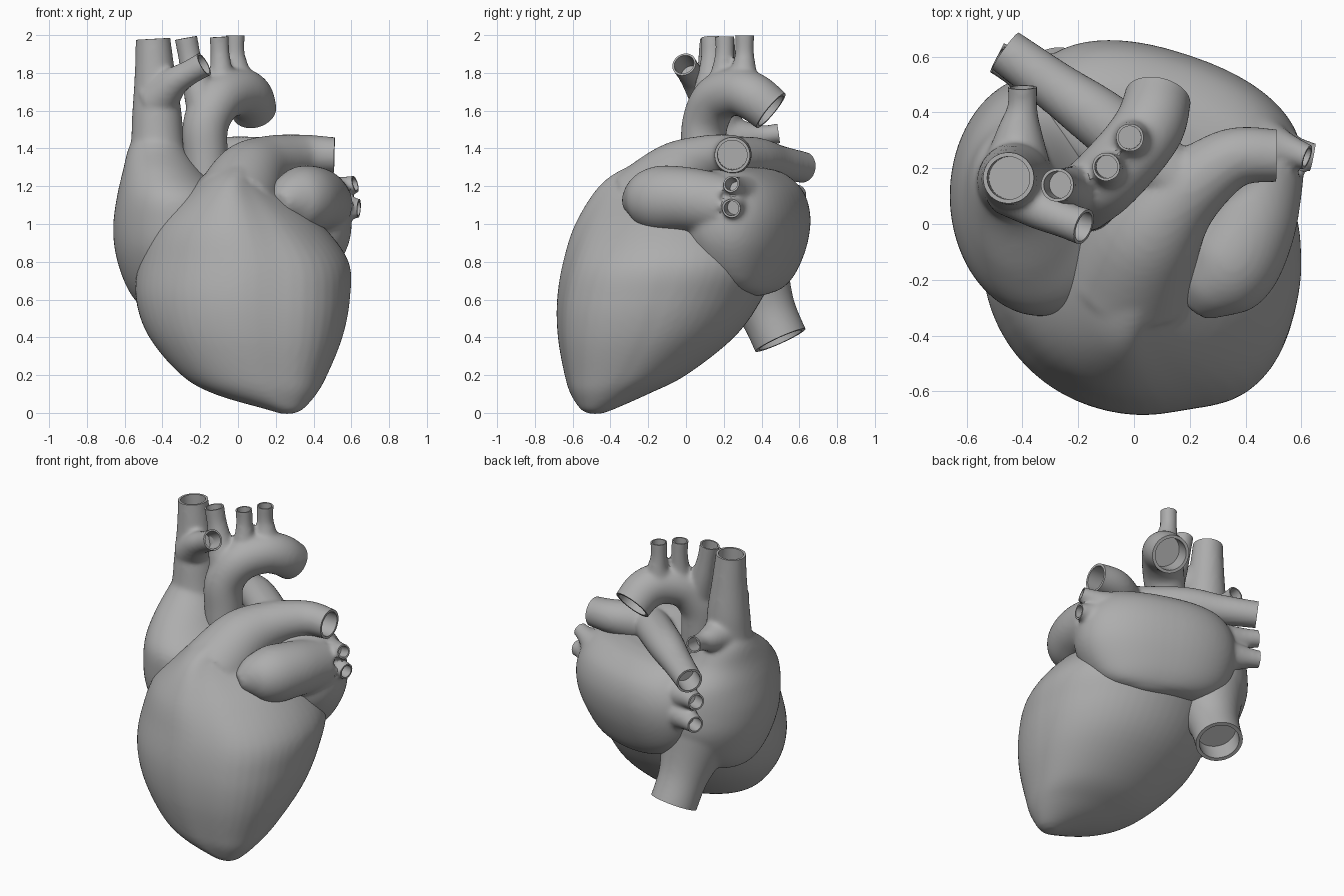
import bpy, bmesh, math
from mathutils import Vector

cube = bpy.data.objects.get("Cube")
if cube:
    bpy.data.objects.remove(cube, do_unlink=True)

# One flat colour for the whole model
grey = bpy.data.materials.new("plain_grey")
grey.use_nodes = True
colour = (0.42, 0.42, 0.42, 1)
grey.diffuse_color = colour
for node in grey.node_tree.nodes:
    if node.type == 'BSDF_PRINCIPLED':
        node.inputs["Base Color"].default_value = colour

SIDES = 56


def spline(points, steps=6):
    """Smooth curve through tuples of any length."""
    pts = [points[0]] + list(points) + [points[-1]]
    out = []
    for i in range(1, len(pts) - 2):
        p, q, r, s = pts[i - 1:i + 3]
        for k in range(steps):
            t = k / steps
            out.append([b + (c - a) * t / 2 + (2 * a - 5 * b + 4 * c - d) * t * t / 2
                        + (3 * b - a - 3 * c + d) * t ** 3 / 2
                        for a, b, c, d in zip(p, q, r, s)])
    out.append(list(points[-1]))
    return out


def skin(bm, rings):
    """Closed surface through a row of rings."""
    rows = [[bm.verts.new(co) for co in ring] for ring in rings]
    n = len(rows[0])
    faces = [bm.faces.new(rows[0]), bm.faces.new(rows[-1])]
    for a, b in zip(rows, rows[1:]):
        for k in range(n):
            j = (k + 1) % n
            faces.append(bm.faces.new((a[k], a[j], b[j], b[k])))
    bmesh.ops.recalc_face_normals(bm, faces=faces)


def disc(centre, axis, radius, side):
    other = axis.cross(side)
    turns = [math.tau * k / SIDES for k in range(SIDES)]
    return [centre + (side * math.cos(a) + other * math.sin(a)) * radius for a in turns]


def blob(bm, levels, turn=0.0, power=1.0, groove=0.0):
    """Body from level sections: height, centre x, y, radius x, y and front left swelling."""
    rings = []
    for z, cx, cy, rx, ry, swell in spline(levels):
        ring = []
        for k in range(SIDES):
            a = math.tau * k / SIDES
            c, s = math.cos(a), math.sin(a)
            f = 1 + swell * math.exp(-((a - 5.45) / 0.5) ** 2)
            f -= groove * math.exp(-((a - 5.03) / 0.22) ** 2)
            x = math.copysign(abs(c) ** power, c) * max(rx, 0.005) * f
            y = math.copysign(abs(s) ** power, s) * max(ry, 0.005) * f
            ring.append(Vector((cx + x * math.cos(turn) - y * math.sin(turn),
                                cy + x * math.sin(turn) + y * math.cos(turn), z)))
        rings.append(ring)
    skin(bm, rings)


def tube(bm, path, extend=0.0):
    """Solid tube along x, y, z, radius; returns its end point and direction."""
    pts = spline(path)
    centres = [Vector(p[:3]) for p in pts]
    # Slightly oversize, as the later smoothing shrinks thin tubes
    radii = [max(p[3], 0.01) + 0.0002 / max(p[3], 0.03) for p in pts]
    end, axis = centres[-1], (centres[-1] - centres[-2]).normalized()
    if extend:
        centres.append(end + axis * extend)
        radii.append(radii[-1])
    side = (centres[1] - centres[0]).orthogonal().normalized()
    rings = []
    for i, c in enumerate(centres):
        d = (centres[min(i + 1, len(centres) - 1)] - centres[max(i - 1, 0)]).normalized()
        side = (side - d * side.dot(d)).normalized()
        rings.append(disc(c, d, radii[i], side))
    skin(bm, rings)
    return end, axis


def vessel(bm, cutter, *path):
    """Tube whose far end is cut flat and bored open."""
    end, d = tube(bm, path, 0.04)
    r = path[-1][3]
    side = d.orthogonal().normalized()
    depth = min(0.12, 2 * r)
    profile = [(-depth, 0.85), (0, 0.85), (0, 1.28), (0.1, 1.28)]
    skin(cutter, [disc(end + d * h, d, r * f, side) for h, f in profile])


def mesh_object(name, bm):
    mesh = bpy.data.meshes.new(name)
    bm.to_mesh(mesh)
    bm.free()
    obj = bpy.data.objects.new(name, mesh)
    bpy.context.scene.collection.objects.link(obj)
    return obj


def finish(name, bm, cutter_bm):
    """Fuse the parts with soft blends, open the vessel ends and shade smooth."""
    obj = mesh_object(name, bm)
    cutter = mesh_object(name + "_cutter", cutter_bm)
    cutter.hide_render = True
    fuse = obj.modifiers.new("fuse", 'REMESH')
    fuse.mode = 'VOXEL'
    fuse.voxel_size = 0.014
    soften = obj.modifiers.new("soften", 'SMOOTH')
    soften.factor = 0.5
    soften.iterations = 8
    bore = obj.modifiers.new("bore", 'BOOLEAN')
    bore.operation = 'DIFFERENCE'
    bore.solver = 'EXACT'
    bore.object = cutter
    bpy.context.view_layer.update()
    graph = bpy.context.evaluated_depsgraph_get()
    baked = bpy.data.meshes.new_from_object(obj.evaluated_get(graph))
    obj.modifiers.clear()
    obj.data = baked
    bpy.data.objects.remove(cutter, do_unlink=True)
    baked.materials.clear()
    baked.materials.append(grey)
    for face in baked.polygons:
        face.material_index = 0
    bpy.ops.object.select_all(action='DESELECT')
    obj.select_set(True)
    bpy.context.view_layer.objects.active = obj
    bpy.ops.object.shade_smooth_by_angle(angle=math.radians(40))


# Ventricles with the pulmonary trunk and its two arteries
bm, cut = bmesh.new(), bmesh.new()
blob(bm, [(-0.005, 0.26, -0.48, 0.03, 0.03, 0), (0.02, 0.245, -0.47, 0.1, 0.09, 0),
          (0.1, 0.145, -0.405, 0.27, 0.205, 0.08), (0.2, 0.085, -0.32, 0.385, 0.32, 0.1),
          (0.4, 0.04, -0.21, 0.51, 0.465, 0.1), (0.6, 0.025, -0.14, 0.565, 0.54, 0.08),
          (0.8, 0.03, -0.085, 0.555, 0.565, 0.04), (1.0, 0, -0.085, 0.44, 0.505, -0.04),
          (1.2, -0.02, -0.085, 0.22, 0.38, -0.1), (1.3, 0.01, -0.05, 0.15, 0.27, -0.1),
          (1.38, 0.05, 0.02, 0.08, 0.13, 0), (1.4, 0.06, 0.03, 0.02, 0.03, 0)], groove=0.03)
vessel(bm, cut, (-0.01, -0.2, 1.1, 0.23), (0.06, -0.04, 1.25, 0.19), (0.18, 0.11, 1.33, 0.14),
       (0.35, 0.235, 1.365, 0.107), (0.51, 0.245, 1.365, 0.092))
vessel(bm, cut, (0.15, 0.16, 1.35, 0.11), (-0.1, 0.36, 1.35, 0.108),
       (-0.28, 0.49, 1.325, 0.09), (-0.46, 0.62, 1.3, 0.08))
finish("ventricles_and_pulmonary_trunk", bm, cut)

# Right atrium with the great veins
bm, cut = bmesh.new(), bmesh.new()
blob(bm, [(0.54, -0.4, 0.1, 0.05, 0.06, 0), (0.58, -0.38, 0.1, 0.15, 0.2, 0),
          (0.69, -0.34, 0.11, 0.26, 0.34, 0), (0.85, -0.33, 0.11, 0.32, 0.42, 0),
          (1.0, -0.33, 0.1, 0.33, 0.43, 0), (1.15, -0.35, 0.09, 0.29, 0.4, 0.04),
          (1.28, -0.4, 0.1, 0.21, 0.29, 0), (1.4, -0.43, 0.15, 0.15, 0.18, 0),
          (1.5, -0.43, 0.16, 0.1, 0.1, 0)])
# Upper great vein, its side branch, the small rear vein and the lower great vein
vessel(bm, cut, (-0.42, 0.14, 1.2, 0.2), (-0.425, 0.15, 1.4, 0.145), (-0.43, 0.16, 1.6, 0.128),
       (-0.44, 0.165, 1.8, 0.105), (-0.45, 0.165, 1.98, 0.09))
vessel(bm, cut, (-0.43, 0.14, 1.66, 0.12), (-0.34, 0.06, 1.75, 0.078),
       (-0.26, 0.02, 1.8, 0.063), (-0.18, -0.01, 1.845, 0.064))
vessel(bm, cut, (-0.42, 0.18, 1.45, 0.13), (-0.41, 0.33, 1.46, 0.08),
       (-0.4, 0.42, 1.47, 0.05), (-0.4, 0.49, 1.48, 0.05))
vessel(bm, cut, (-0.33, 0.27, 0.92, 0.27), (-0.3, 0.35, 0.72, 0.205),
       (-0.28, 0.43, 0.54, 0.152), (-0.26, 0.5, 0.385, 0.145))
finish("right_atrium_and_great_veins", bm, cut)

# Left atrium with its ear-shaped lobe and four pulmonary veins
bm, cut = bmesh.new(), bmesh.new()
blob(bm, [(0.62, 0.2, 0.36, 0.05, 0.04, 0), (0.66, 0.14, 0.36, 0.28, 0.12, 0),
          (0.75, 0.1, 0.33, 0.42, 0.22, 0), (0.9, 0.1, 0.32, 0.5, 0.285, 0),
          (1.05, 0.1, 0.32, 0.51, 0.3, 0), (1.18, 0.1, 0.32, 0.46, 0.26, 0),
          (1.27, 0.1, 0.3, 0.38, 0.18, 0), (1.3, 0.1, 0.3, 0.2, 0.08, 0)],
     turn=-0.32, power=0.88)
tube(bm, [(0.45, 0.2, 1.1, 0.16), (0.41, 0, 1.13, 0.17), (0.34, -0.15, 1.13, 0.175),
          (0.27, -0.24, 1.125, 0.13), (0.22, -0.31, 1.11, 0.05)])
vessel(bm, cut, (0.38, 0.3, 1.13, 0.16), (0.53, 0.27, 1.185, 0.066), (0.62, 0.24, 1.212, 0.041))
vessel(bm, cut, (0.38, 0.29, 1.08, 0.18), (0.54, 0.26, 1.088, 0.073), (0.64, 0.24, 1.083, 0.046))
vessel(bm, cut, (-0.2, 0.42, 1.1, 0.16), (-0.38, 0.53, 1.14, 0.072), (-0.49, 0.59, 1.155, 0.05))
vessel(bm, cut, (-0.15, 0.42, 1.0, 0.19), (-0.37, 0.54, 1.005, 0.08), (-0.49, 0.6, 1.005, 0.05))
finish("left_atrium_and_pulmonary_veins", bm, cut)

# Aortic arch with its three upward branches
bm, cut = bmesh.new(), bmesh.new()
vessel(bm, cut, (-0.15, 0.08, 1.08, 0.11), (-0.17, 0.09, 1.35, 0.115), (-0.17, 0.1, 1.53, 0.12),
       (-0.1, 0.16, 1.66, 0.125), (0, 0.27, 1.7, 0.125), (0.06, 0.36, 1.67, 0.125),
       (0.085, 0.45, 1.6, 0.118))
vessel(bm, cut, (-0.17, 0.11, 1.6, 0.1), (-0.22, 0.13, 1.75, 0.075),
       (-0.255, 0.14, 1.88, 0.058), (-0.275, 0.14, 1.985, 0.058))
vessel(bm, cut, (-0.09, 0.18, 1.66, 0.09), (-0.09, 0.195, 1.8, 0.06),
       (-0.095, 0.205, 1.9, 0.047), (-0.1, 0.205, 1.99, 0.048))
vessel(bm, cut, (-0.01, 0.29, 1.66, 0.1), (-0.005, 0.305, 1.8, 0.068),
       (-0.015, 0.31, 1.9, 0.047), (-0.015, 0.31, 1.998, 0.048))
finish("aorta", bm, cut)
